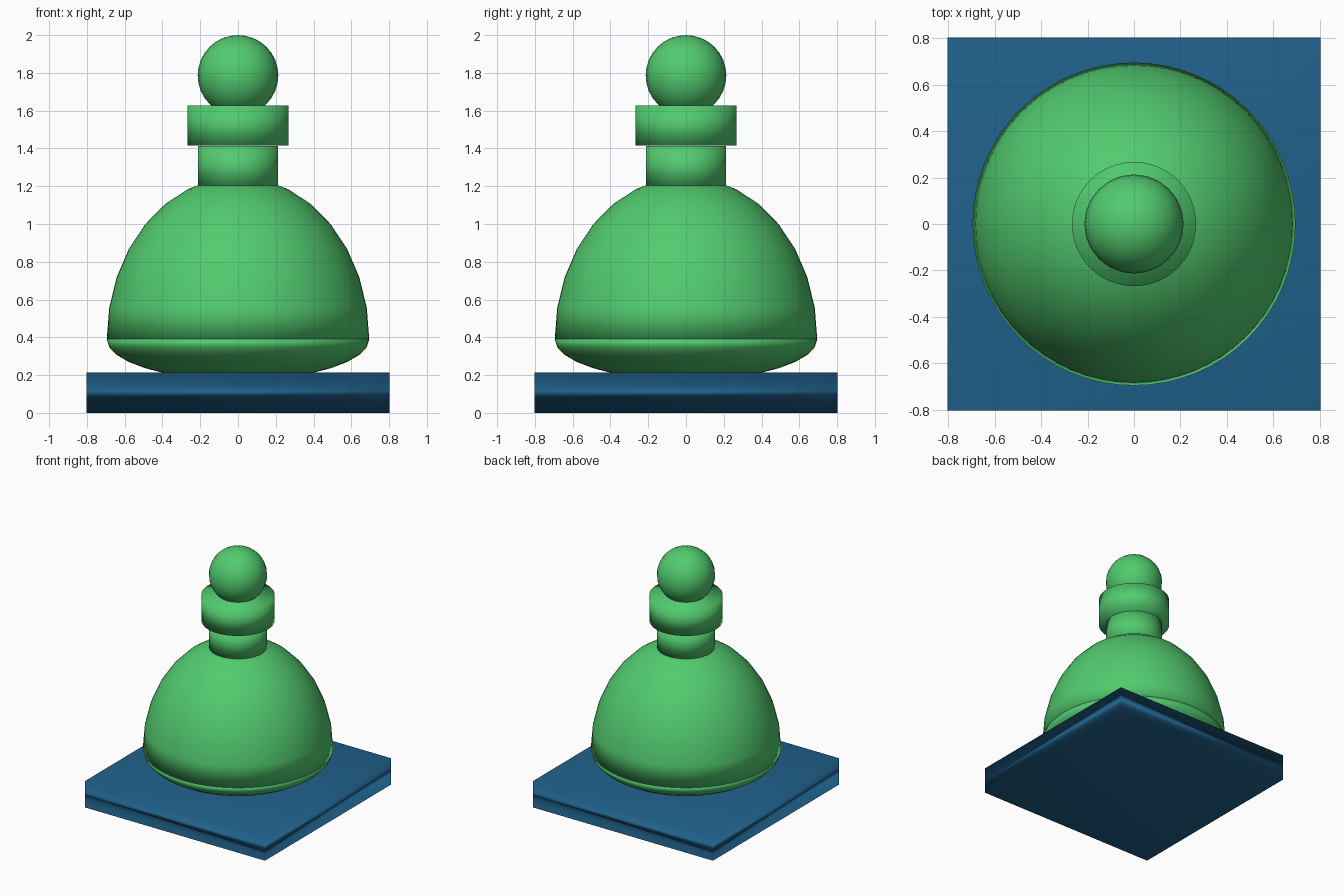
import bpy
from math import sin, cos, pi

if "Cube" in bpy.data.objects:
    bpy.data.objects.remove(bpy.data.objects["Cube"])


def material(name, color):
    m = bpy.data.materials.new(name)
    m.diffuse_color = color
    m.use_nodes = True
    m.node_tree.nodes["Principled BSDF"].inputs["Base Color"].default_value = m.diffuse_color
    return m


green = material("green_glass", (0.085, 0.60, 0.16, 1))
blue = material("blue_stand", (0.014, 0.12, 0.26, 1))


def finish(name, mat):
    ob = bpy.context.object
    ob.name = name
    ob.data.materials.append(mat)
    bpy.ops.object.shade_smooth()
    return ob


def half_ellipsoid(name, z, radius, height, segs=64, steps=8):
    """Closed half ellipsoid on a flat cap; negative height hangs downwards."""
    verts, faces = [], []
    for i in range(steps):
        a = i * pi / 2 / steps
        for j in range(segs):
            b = j * 2 * pi / segs
            verts.append((radius * cos(a) * cos(b), radius * cos(a) * sin(b), z + height * sin(a)))
    tip = len(verts)
    verts.append((0, 0, z + height))
    for j in range(segs):
        k = (j + 1) % segs
        for i in range(steps - 1):
            lo, hi = i * segs, (i + 1) * segs
            faces.append((lo + j, lo + k, hi + k, hi + j))
        top = (steps - 1) * segs
        faces.append((top + j, top + k, tip))
    faces.append(tuple(reversed(range(segs))))
    if height < 0:
        faces = [tuple(reversed(f)) for f in faces]
    me = bpy.data.meshes.new(name)
    me.from_pydata(verts, [], faces)
    ob = bpy.data.objects.new(name, me)
    bpy.context.collection.objects.link(ob)
    me.materials.append(green)
    me.shade_smooth()


def cylinder(name, radius, z0, z1):
    bpy.ops.mesh.primitive_cylinder_add(vertices=64, radius=radius, depth=z1 - z0,
                                        location=(0, 0, (z0 + z1) / 2))
    finish(name, green)


# Square stand
bpy.ops.mesh.primitive_cube_add(size=1, location=(0, 0, 0.1065))
bpy.context.object.scale = (1.605, 1.605, 0.213)
finish("stand", blue)

# Flask body: shallow bowl below, tall dome above
half_ellipsoid("lower_bowl", 0.39, 0.695, -0.217)
half_ellipsoid("upper_dome", 0.39, 0.695, 0.86)

# Neck and collar
cylinder("neck", 0.213, 1.19, 1.413)
cylinder("collar", 0.267, 1.415, 1.627)

# Ball stopper
bpy.ops.mesh.primitive_uv_sphere_add(segments=24, ring_count=16, radius=0.2135,
                                     location=(0, 0, 1.7865))
finish("ball_stopper", green)
